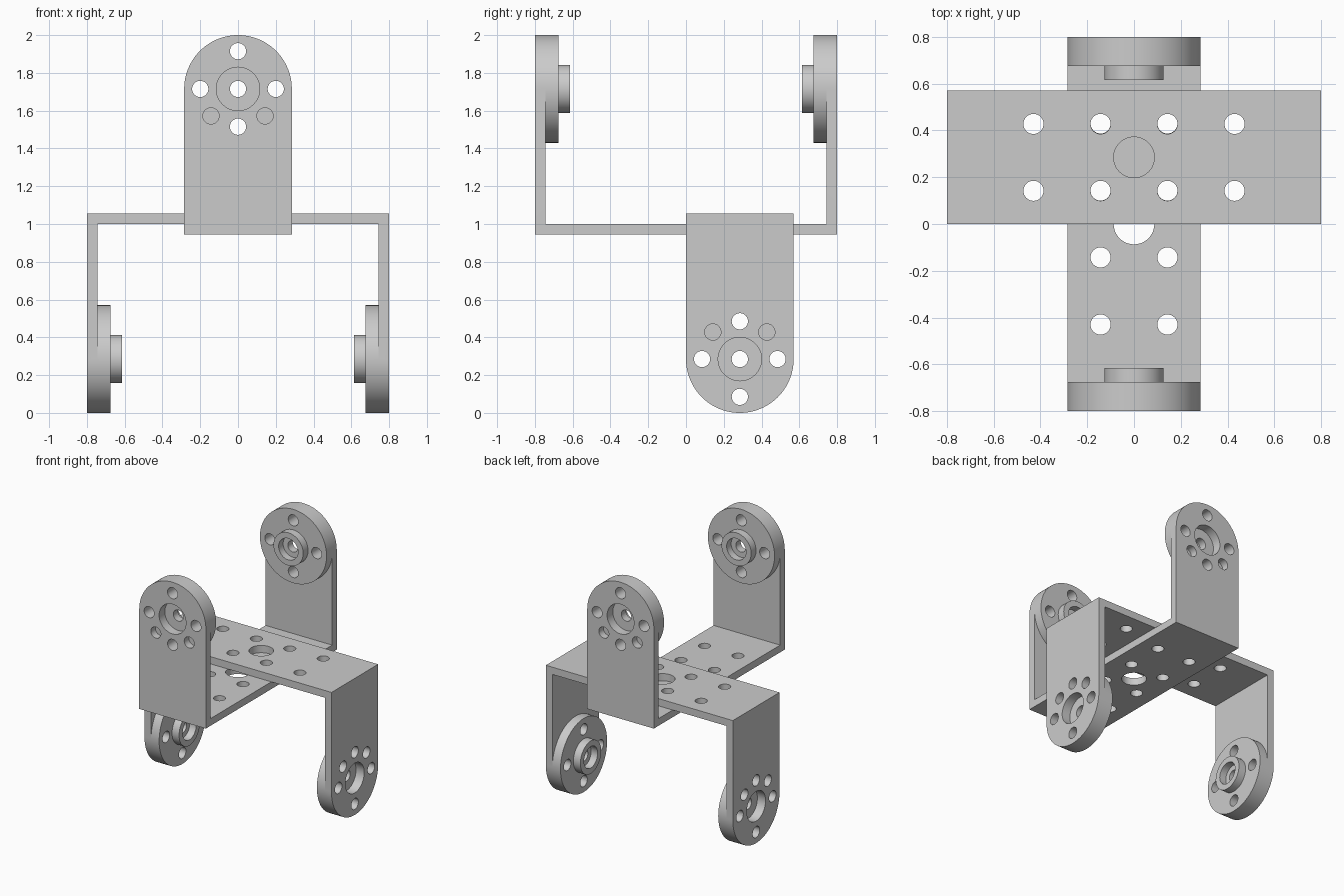
import bpy, bmesh, math
from mathutils import Matrix, Vector

if "Cube" in bpy.data.objects:
    bpy.data.objects.remove(bpy.data.objects["Cube"], do_unlink=True)

LENGTH = 0.8       # half length of a bracket
WIDTH = 0.285      # half width, also the horn disc radius
SHEET = 0.056      # sheet thickness
AXIS = 0.771       # height of the horn axis above the base
BOLT = 0.043       # bolt hole radius
DISC_IN, BOSS_IN = 0.675, 0.615

grey = bpy.data.materials.new("bracket grey")
grey.use_nodes = True
grey.diffuse_color = (0.6, 0.6, 0.6, 1)
grey.node_tree.nodes["Principled BSDF"].inputs["Base Color"].default_value = (0.6, 0.6, 0.6, 1)


def to_object(bm, name):
    bmesh.ops.recalc_face_normals(bm, faces=bm.faces)
    mesh = bpy.data.meshes.new(name)
    bm.to_mesh(mesh)
    bm.free()
    obj = bpy.data.objects.new(name, mesh)
    bpy.context.collection.objects.link(obj)
    return obj


def cylinder(bm, start, end, radius, segments=32):
    start, end = Vector(start), Vector(end)
    axis = end - start
    if abs(axis.y) > abs(axis.z):
        turn = Matrix.Rotation(math.pi / 2, 4, 'X')
    else:
        turn = Matrix.Identity(4)
    bmesh.ops.create_cone(bm, cap_ends=True, segments=segments, radius1=radius,
                          radius2=radius, depth=axis.length,
                          matrix=Matrix.Translation((start + end) / 2) @ turn)


def combine(target, bm, operation):
    tool = to_object(bm, "helper")
    tool.hide_render = True
    mod = target.modifiers.new("combine", 'BOOLEAN')
    mod.operation, mod.solver, mod.object = operation, 'EXACT', tool
    bpy.context.view_layer.objects.active = target
    bpy.ops.object.modifier_apply(modifier=mod.name)
    bpy.data.objects.remove(tool, do_unlink=True)


# U-shaped sheet, arms up to the horn axis
inner = LENGTH - SHEET
outline = [(-LENGTH, 0), (LENGTH, 0), (LENGTH, AXIS), (inner, AXIS),
           (inner, SHEET), (-inner, SHEET), (-inner, AXIS), (-LENGTH, AXIS)]
bm = bmesh.new()
face = bm.faces.new([bm.verts.new((-WIDTH, y, z)) for y, z in outline])
sweep = bmesh.ops.extrude_face_region(bm, geom=[face])
bmesh.ops.translate(bm, vec=(2 * WIDTH, 0, 0),
                    verts=[v for v in sweep["geom"] if isinstance(v, bmesh.types.BMVert)])
upper = to_object(bm, "upper_bracket")

# Horn discs, then bosses on their inner faces
for radius, start, end, segs in ((WIDTH, LENGTH, DISC_IN, 96), (0.127, 0.7, BOSS_IN, 48)):
    bm = bmesh.new()
    for side in (-1, 1):
        cylinder(bm, (0, side * start, AXIS), (0, side * end, AXIS), radius, segs)
    combine(upper, bm, 'UNION')

# Through holes in the horns and the base
bm = bmesh.new()
for x, z in ((0, 0), (0.2, 0), (-0.2, 0), (0, 0.2), (0, -0.2)):
    cylinder(bm, (x, -1, AXIS + z), (x, 1, AXIS + z), BOLT)
cylinder(bm, (0, 0, -0.1), (0, 0, 0.1), 0.087, 48)
for x in (-0.143, 0.143):
    for y in (-0.43, -0.143, 0.143, 0.43):
        cylinder(bm, (x, y, -0.1), (x, y, 0.1), BOLT)
combine(upper, bm, 'DIFFERENCE')

# Recesses on both ends of each horn, and two blind holes in each arm
bm = bmesh.new()
for side in (-1, 1):
    cylinder(bm, (0, side, AXIS), (0, side * (LENGTH - 0.07), AXIS), 0.115, 48)
    cylinder(bm, (0, side * 0.5, AXIS), (0, side * (BOSS_IN + 0.055), AXIS), 0.083, 48)
    for x in (-0.143, 0.143):
        cylinder(bm, (x, side, AXIS - 0.143), (x, side * inner, AXIS - 0.143), BOLT)
combine(upper, bm, 'DIFFERENCE')

upper.data.materials.clear()
upper.data.materials.append(grey)
for poly in upper.data.polygons:
    poly.material_index = 0

bpy.ops.object.select_all(action='DESELECT')
upper.select_set(True)
bpy.context.view_layer.objects.active = upper
bpy.ops.object.shade_smooth_by_angle(angle=math.radians(30))
upper.location.z = 1 - SHEET

# The same bracket, upside down and turned a quarter
lower = upper.copy()
lower.data = upper.data.copy()
lower.name = "lower_bracket"
bpy.context.collection.objects.link(lower)
lower.location = (0, WIDTH, 1 + SHEET)
lower.rotation_euler = (math.pi, 0, math.pi / 2)
